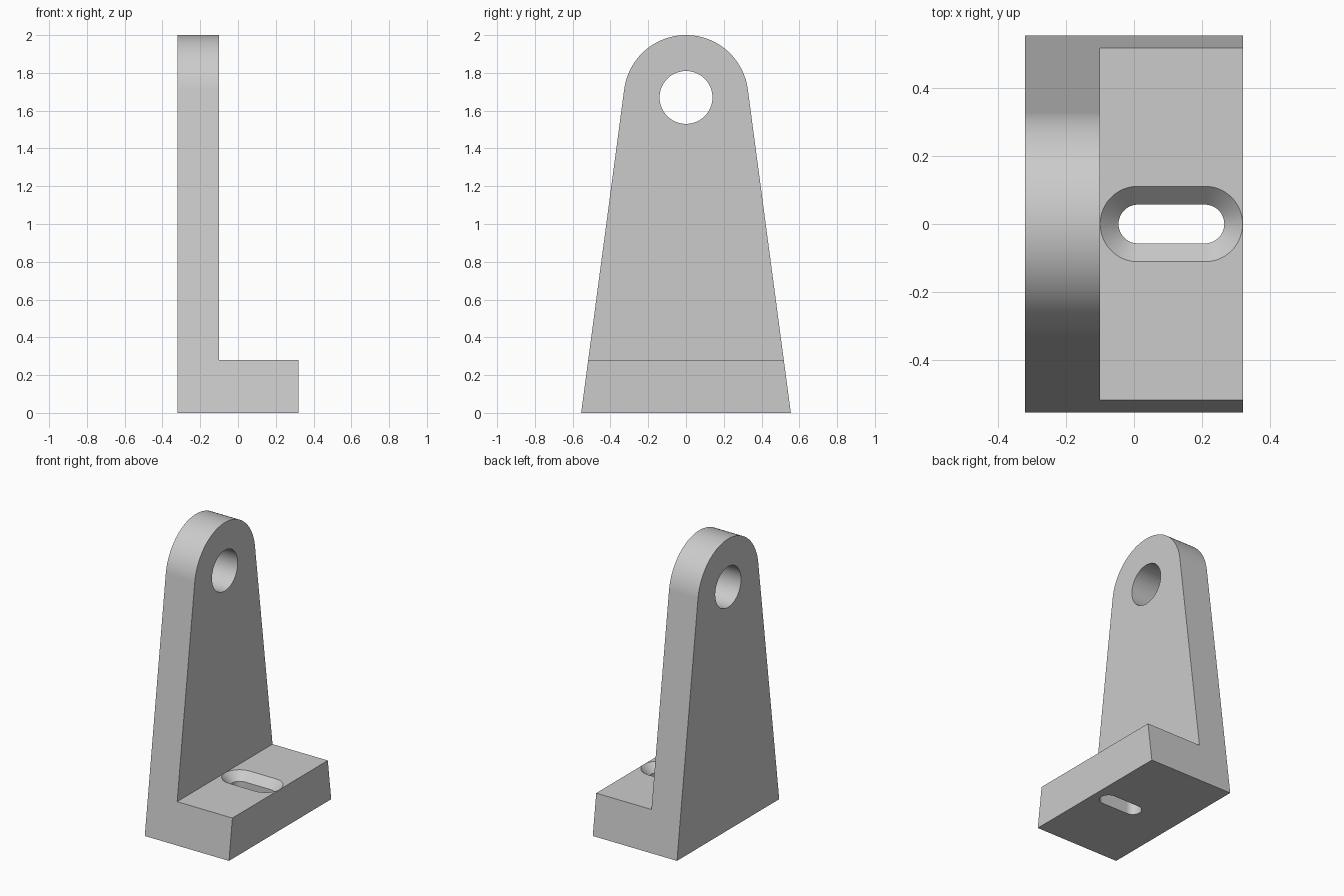
import bpy, bmesh
from math import pi, sin, cos, atan

cube = bpy.data.objects.get("Cube")
if cube:
    bpy.data.objects.remove(cube, do_unlink=True)

BACK, WALL, FRONT = -0.32, -0.10, 0.32     # x of rear face, upright face, foot end
HALF_BASE, FOOT_TOP = 0.555, 0.28
EYE_Z, EYE_R, HOLE_R = 1.67, 0.33, 0.14
SLOT_X, SLOT_HALF = 0.11, 0.0985
SLOT_R, SINK_R = 0.057, 0.111

grey = bpy.data.materials.new("light_grey")
grey.use_nodes = True
grey.diffuse_color = (0.6, 0.6, 0.6, 1)
grey.node_tree.nodes["Principled BSDF"].inputs["Base Color"].default_value = grey.diffuse_color


def loft(name, rings):
    """Closed solid through rings that share one point count."""
    bm = bmesh.new()
    loops = [[bm.verts.new(p) for p in ring] for ring in rings]
    n = len(loops[0])
    for a, b in zip(loops, loops[1:]):
        for i in range(n):
            j = (i + 1) % n
            bm.faces.new((a[i], a[j], b[j], b[i]))
    bm.faces.new(loops[0])
    bm.faces.new(loops[-1])
    bmesh.ops.recalc_face_normals(bm, faces=bm.faces)
    mesh = bpy.data.meshes.new(name)
    bm.to_mesh(mesh)
    bm.free()
    mesh.materials.append(grey)
    obj = bpy.data.objects.new(name, mesh)
    bpy.context.collection.objects.link(obj)
    return obj


def arc(radius, start, end, steps):
    return [(radius * cos(start + (end - start) * i / steps),
             radius * sin(start + (end - start) * i / steps)) for i in range(steps + 1)]


def along_x(profile, x0, x1):
    return [[(x, y, z) for y, z in profile] for x in (x0, x1)]


def stadium(radius, z, steps=32):
    right = [(SLOT_X + SLOT_HALF + x, y, z) for x, y in arc(radius, -pi / 2, pi / 2, steps)]
    left = [(SLOT_X - SLOT_HALF + x, y, z) for x, y in arc(radius, pi / 2, 3 * pi / 2, steps)]
    return right + left


def cut(target, cutter):
    cutter.hide_render = True
    mod = target.modifiers.new("cut", 'BOOLEAN')
    mod.operation, mod.solver, mod.object = 'DIFFERENCE', 'EXACT', cutter
    bpy.ops.object.select_all(action='DESELECT')
    bpy.context.view_layer.objects.active = target
    target.select_set(True)
    bpy.ops.object.modifier_apply(modifier=mod.name)
    bpy.data.objects.remove(cutter, do_unlink=True)


# Tapered body with rounded top, tangent to the sloping sides
tilt = atan(0.133)
outline = [(-HALF_BASE, 0), (HALF_BASE, 0)]
outline += [(y, EYE_Z + z) for y, z in arc(EYE_R, tilt, pi - tilt, 56)]
bracket = loft("angle_bracket", along_x(outline, BACK, FRONT))

# Clear the space above the foot
step = [(-1, FOOT_TOP), (1, FOOT_TOP), (1, 3), (-1, 3)]
cut(bracket, loft("step_cutter", along_x(step, WALL, 1)))

# Round eye through the upright
eye = [(y, EYE_Z + z) for y, z in arc(HOLE_R, 0, 2 * pi, 64)[:-1]]
cut(bracket, loft("eye_cutter", along_x(eye, -1, 1)))

# Countersunk slot through the foot
sink = SINK_R - SLOT_R
cut(bracket, loft("slot_cutter", [
    stadium(SLOT_R, -0.1), stadium(SLOT_R, FOOT_TOP - sink),
    stadium(SINK_R, FOOT_TOP), stadium(SINK_R, FOOT_TOP + 0.1)]))

# Smooth curves, crisp edges, flat large faces
bpy.ops.object.shade_smooth_by_angle(angle=pi / 6)
flat = bracket.modifiers.new("flat_faces", 'WEIGHTED_NORMAL')
flat.keep_sharp = True
